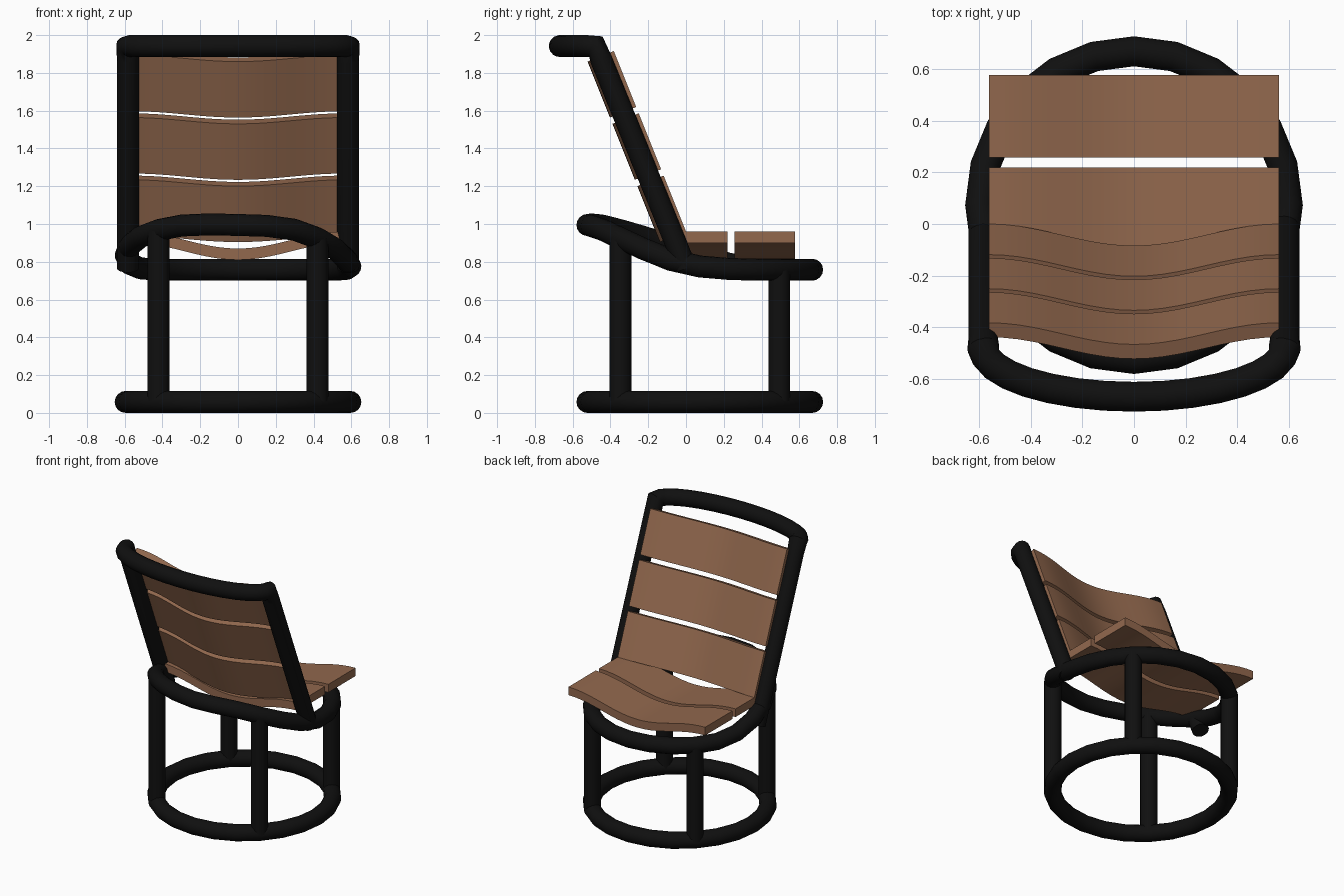
import bpy, bmesh, math

if "Cube" in bpy.data.objects:
    bpy.data.objects.remove(bpy.data.objects["Cube"])

R = 0.058            # tube radius
RING = 0.595         # ring radius
CY = 0.073           # ring centre in y
TILT = math.atan(0.4)


def material(name, col):
    m = bpy.data.materials.new(name)
    m.diffuse_color = (*col, 1)
    m.use_nodes = True
    m.node_tree.nodes["Principled BSDF"].inputs["Base Color"].default_value = m.diffuse_color
    return m


black = material("black metal", (0.005, 0.005, 0.005))
wood = material("brown wood", (0.29, 0.14, 0.076))


def smooth(ob, angle=40):
    bpy.ops.object.select_all(action='DESELECT')
    ob.select_set(True)
    bpy.context.view_layer.objects.active = ob
    if ob.type == 'CURVE':
        bpy.ops.object.convert(target='MESH')
    bpy.ops.object.shade_smooth_by_angle(angle=math.radians(angle))


def tube(name, pts, cyclic=False, radii=None):
    cu = bpy.data.curves.new(name, 'CURVE')
    cu.dimensions = '3D'
    cu.bevel_depth = R
    cu.bevel_resolution = 6
    cu.use_fill_caps = True
    sp = cu.splines.new('POLY')
    sp.points.add(len(pts) - 1)
    for i, p in enumerate(pts):
        sp.points[i].co = (*p, 1)
        sp.points[i].radius = radii[i] if radii else 1
    sp.use_cyclic_u = cyclic
    ob = bpy.data.objects.new(name, cu)
    bpy.context.collection.objects.link(ob)
    cu.materials.append(black)
    smooth(ob)


def slat(name, width, loc, rot):
    """Board along x with a cosine dip; y is its width, z its top face."""
    half, sag, thick, n = 0.56, 0.09, 0.06, 20
    bm = bmesh.new()
    cols = []
    for i in range(n + 1):
        x = half * (2 * i / n - 1)
        z = -sag * (1 + math.cos(math.pi * x / half)) / 2
        cols.append([bm.verts.new(c) for c in (
            (x, 0, z), (x, width, z), (x, width, z - thick), (x, 0, z - thick))])
    for a, b in zip(cols, cols[1:]):
        for k in range(4):
            j = (k + 1) % 4
            bm.faces.new((a[k], b[k], b[j], a[j]))
    bm.faces.new(cols[0])
    bm.faces.new(cols[-1][::-1])
    bmesh.ops.recalc_face_normals(bm, faces=bm.faces)
    me = bpy.data.meshes.new(name)
    bm.to_mesh(me)
    bm.free()
    me.materials.append(wood)
    ob = bpy.data.objects.new(name, me)
    ob.location = loc
    ob.rotation_euler = (rot, 0, 0)
    bpy.context.collection.objects.link(ob)
    smooth(ob, 30)


def ring_xy(deg):     # angle measured from the -y side towards +x
    a = math.radians(deg)
    return RING * math.sin(a), CY - RING * math.cos(a)


# seat ring heights every 15 degrees, the two sides differ slightly
Z_RIGHT = [0.995, 0.99, 0.97, 0.925, 0.868, 0.81, 0.775, 0.762]
Z_LEFT = [0.995, 0.998, 0.992, 0.968, 0.932, 0.885, 0.835, 0.79, 0.765]


def ring_z(deg):
    d = deg % 360
    tab, k = (Z_RIGHT, d // 15) if d <= 180 else (Z_LEFT, (360 - d) // 15)
    return tab[k] if k < len(tab) else 0.758


# rings and legs
tube("base_ring", [(*ring_xy(d), R) for d in range(0, 360, 15)], True)
tube("seat_ring", [(*ring_xy(d), ring_z(d)) for d in range(0, 360, 15)], True)
for d in (45, 135, 225, 315):
    tube(f"leg_{d}", [(*ring_xy(d), R), (*ring_xy(d), ring_z(d))])

# back frame: two leaning posts joined by a bowed top rail
X, TY, TZ = 0.583, -0.478, 1.942
near = (TY + 0.4 * 0.07, TZ - 0.07)
left = [(-X, 0.0, 0.765), (-X, *near), (-X, TY, TZ)]
hoop = []
for i in range(1, 16):
    a = math.pi * i / 16
    hoop.append((-X * math.cos(a), TY - 0.19 * math.sin(a), TZ))
right = [(-x, y, z) for x, y, z in reversed(left)]
pts = left + hoop + right
radii = [1] * len(pts)
radii[2] = radii[-3] = 1.08
tube("back_frame", pts, radii=radii)

# seat slats
for i, y in enumerate((0.257, -0.10)):
    slat(f"seat_slat_{i + 1}", 0.319, (0, y, 0.96), 0)

# back slats, stacked up the lean
for i in range(3):
    s = 0.355 * i
    loc = (0, -s * math.sin(TILT), 0.96 + s * math.cos(TILT))
    slat(f"back_slat_{i + 1}", 0.319, loc, math.pi / 2 + TILT)
# turn the back boards so that their dip points away from the sitter
for ob in bpy.data.objects:
    if ob.name.startswith("back_slat"):
        for v in ob.data.vertices:
            v.co.z = -v.co.z
        ob.data.flip_normals()
